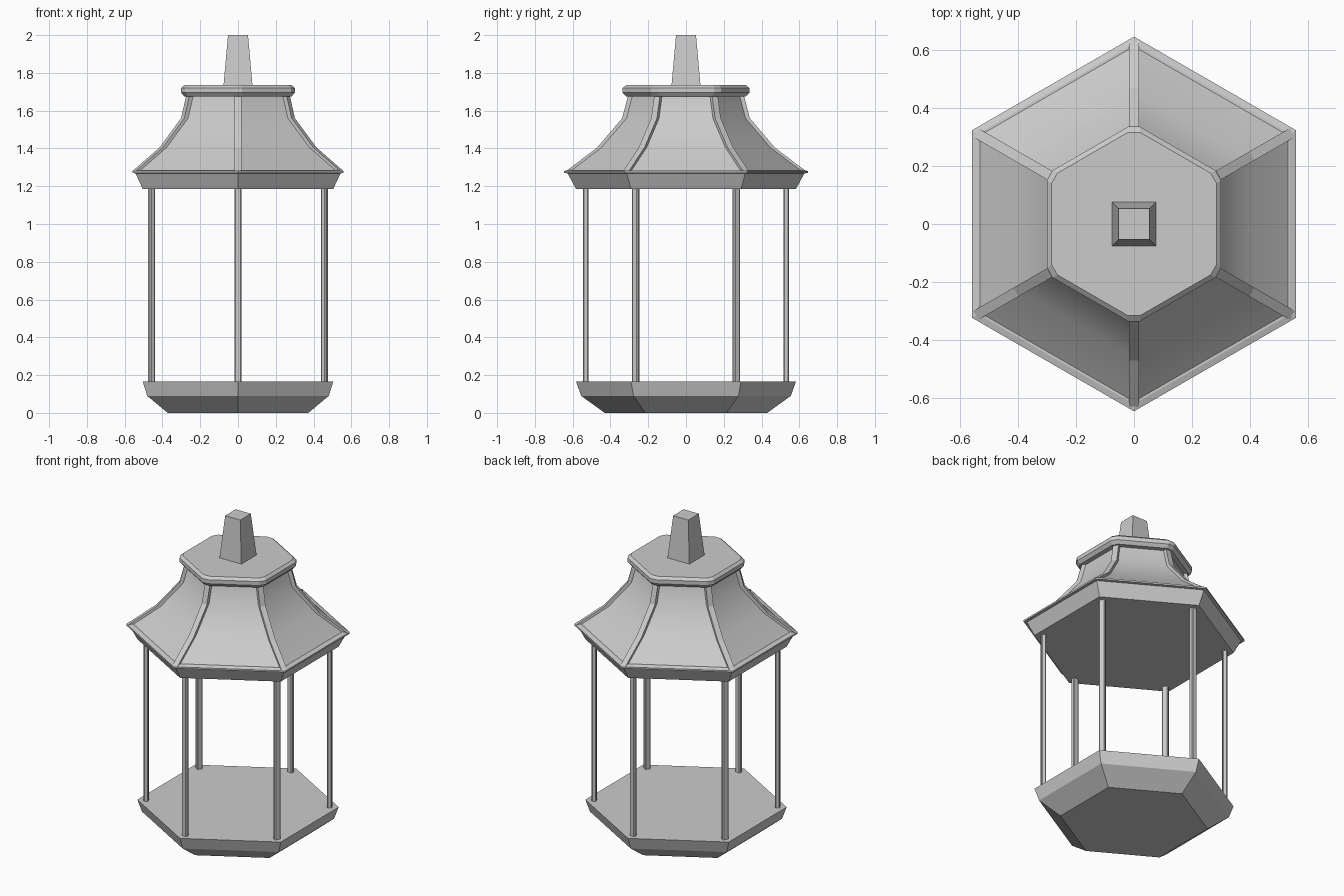
import bpy, bmesh
from math import sin, cos, radians, pi
from mathutils import Matrix

if "Cube" in bpy.data.objects:
    bpy.data.objects.remove(bpy.data.objects["Cube"])


def finish(bm, name):
    bmesh.ops.recalc_face_normals(bm, faces=bm.faces)
    me = bpy.data.meshes.new(name)
    bm.to_mesh(me)
    bm.free()
    ob = bpy.data.objects.new(name, me)
    bpy.context.collection.objects.link(ob)
    return ob


def loft(name, profile, sides=6, start=90, cut=0.0):
    """Stack polygon rings given as (corner radius, z); cut chamfers each corner."""
    bm = bmesh.new()
    rings = []
    for r, z in profile:
        ring = []
        for k in range(sides):
            a = radians(start) + 2 * pi * k / sides
            for t in ((-cut, cut) if cut else (0,)):
                rr = r - abs(t) * math_tan(sides)
                ring.append(bm.verts.new((rr * cos(a) - t * sin(a), rr * sin(a) + t * cos(a), z)))
        rings.append(ring)
    n = len(rings[0])
    for a, b in zip(rings, rings[1:]):
        for i in range(n):
            j = (i + 1) % n
            bm.faces.new((a[i], a[j], b[j], b[i]))
    bm.faces.new(rings[0][::-1])
    bm.faces.new(rings[-1])
    return finish(bm, name)


def math_tan(sides):
    return sin(pi / sides) / cos(pi / sides)


def smooth(ob, angle):
    bpy.ops.object.select_all(action='DESELECT')
    ob.select_set(True)
    bpy.context.view_layer.objects.active = ob
    bpy.ops.object.shade_smooth_by_angle(angle=radians(angle))


# Hexagonal base, eave and cap
loft("base", [(0.43, 0), (0.555, 0.09), (0.582, 0.165)])
loft("eave", [(0.582, 1.185), (0.627, 1.268), (0.646, 1.27), (0.646, 1.28), (0.622, 1.287)])
loft("cap", [(0.328, 1.675), (0.347, 1.695), (0.347, 1.72), (0.328, 1.735)], cut=0.02)

# Concave roof panels
ridge = [(0.632, 1.282), (0.47, 1.405), (0.338, 1.56), (0.304, 1.69)]
panels = loft("roof_panels", [(r - 0.013, z) for r, z in ridge])
smooth(panels, 28)

# Square finial
s = 2 ** 0.5
loft("finial", [(0.077 * s, 1.73), (0.053 * s, 2.0)], sides=4, start=45)

# Corner posts and roof ribs
for k in range(6):
    turn = Matrix.Rotation(radians(90 + 60 * k), 4, 'Z')

    bm = bmesh.new()
    bmesh.ops.create_cube(bm, size=1)
    bmesh.ops.scale(bm, vec=(0.028, 0.036, 1.04), verts=bm.verts)
    bmesh.ops.translate(bm, vec=(0.53, 0, 0.68), verts=bm.verts)
    uprights = [e for e in bm.edges if abs(e.verts[0].co.z - e.verts[1].co.z) > 0.5]
    bmesh.ops.bevel(bm, geom=uprights, offset=0.005, segments=1, affect='EDGES')
    bm.transform(turn)
    finish(bm, f"post_{k + 1}")

    bm = bmesh.new()
    outline = ridge + [(r - 0.035, z - 0.005) for r, z in reversed(ridge)]
    face = bm.faces.new([bm.verts.new((r, -0.0175, z)) for r, z in outline])
    ext = bmesh.ops.extrude_face_region(bm, geom=[face])
    new = [v for v in ext["geom"] if isinstance(v, bmesh.types.BMVert)]
    bmesh.ops.translate(bm, vec=(0, 0.035, 0), verts=new)
    bm.transform(turn)
    finish(bm, f"roof_rib_{k + 1}")
